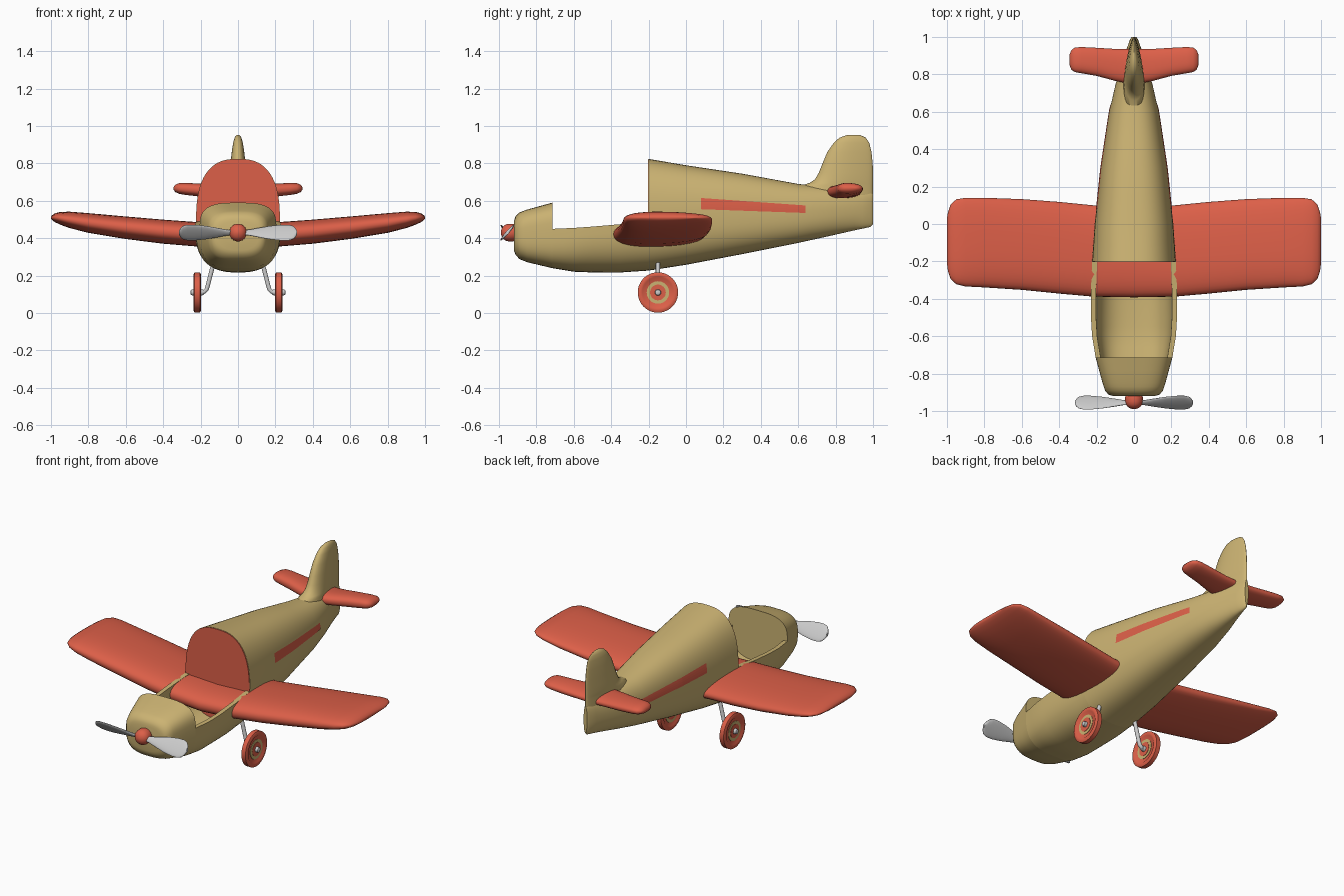
import bpy, bmesh
from math import sin, cos, pi, radians
from mathutils import Vector, Matrix

if "Cube" in bpy.data.objects:
    bpy.data.objects.remove(bpy.data.objects["Cube"])


def material(name, rgb):
    m = bpy.data.materials.new(name)
    m.diffuse_color = (*rgb, 1)
    m.use_nodes = True
    m.node_tree.nodes["Principled BSDF"].inputs["Base Color"].default_value = m.diffuse_color
    return m


TAN = material("tan_paint", (0.60, 0.45, 0.17))
RED = material("red_paint", (0.72, 0.115, 0.065))


def finish(name, bm, mat=None, angle=40):
    bmesh.ops.recalc_face_normals(bm, faces=bm.faces)
    me = bpy.data.meshes.new(name)
    bm.to_mesh(me)
    bm.free()
    ob = bpy.data.objects.new(name, me)
    bpy.context.collection.objects.link(ob)
    if mat:
        me.materials.append(mat)
    bpy.ops.object.select_all(action='DESELECT')
    ob.select_set(True)
    bpy.context.view_layer.objects.active = ob
    bpy.ops.object.shade_smooth_by_angle(angle=radians(angle))
    return ob


def loft(name, rings, mat=None, angle=40):
    """Skin closed rings of equal length and cap both ends."""
    bm = bmesh.new()
    vs = [[bm.verts.new(p) for p in r] for r in rings]
    n = len(vs[0])
    for a, b in zip(vs, vs[1:]):
        for i in range(n):
            j = (i + 1) % n
            bm.faces.new((a[i], a[j], b[j], b[i]))
    bm.faces.new(vs[0])
    bm.faces.new(vs[-1])
    return finish(name, bm, mat, angle)


def spow(v, e):
    return (1 if v >= 0 else -1) * abs(v) ** e


def interp(table, k):
    for a, b in zip(table, table[1:]):
        if k <= b[0]:
            f = max(0, (k - a[0]) / (b[0] - a[0]))
            return [p + (q - p) * f for p, q in zip(a[1:], b[1:])]
    return table[-1][1:]


# Fuselage stations: y, half width, bottom, widest height, top, roundness
BODY = [(-.92, .110, .335, .42, .49, 2.6), (-.912, .137, .312, .42, .517, 2.8),
        (-.89, .155, .288, .425, .538, 3.0), (-.85, .168, .272, .43, .553, 3.2),
        (-.715, .205, .240, .45, .59, 3.2), (-.6, .224, .221, .455, .64, 2.8),
        (-.5, .230, .217, .462, .69, 2.6), (-.35, .230, .217, .475, .76, 2.6),
        (-.2, .224, .227, .49, .824, 2.6), (0, .21, .258, .50, .79, 2.6),
        (.3, .178, .315, .51, .745, 2.5), (.6, .132, .375, .52, .69, 2.4),
        (.75, .098, .408, .53, .675, 2.3), (.9, .052, .442, .55, .66, 2.2),
        (.985, .022, .460, .56, .65, 2.2), (1.0, .012, .475, .56, .64, 2.2)]


def body_arc(y, a0, a1, steps, inset=0.0):
    w, zb, zm, zt, n = interp(BODY, y)
    pts = []
    for i in range(steps):
        t = a0 + (a1 - a0) * i / (steps - 1)
        s = sin(t)
        h = (zt - zm if s > 0 else zm - zb) - inset
        pts.append(Vector(((w - inset) * spow(cos(t), 2 / n), y, zm + h * spow(s, 2 / n))))
    return pts


def body_ring(y, inset=0.0):
    return body_arc(y, 0, 2 * pi, 65, inset)[:-1]


def span(a, b):
    ys = sorted({a, b, *[s[0] for s in BODY if a < s[0] < b]})
    return [y + (z - y) * f for y, z in zip(ys, ys[1:]) for f in (0, .5)] + [b]


# Fuselage: nose, open cockpit tub, rear body, red bulkhead
loft("nose_cowl", [body_ring(y) for y in span(-.92, -.715)], TAN)
loft("cockpit_tub", [body_arc(y, pi, 2 * pi, 33) + body_arc(y, 2 * pi, pi, 33, .027)
                     for y in span(-.715, -.2)], TAN)
loft("rear_fuselage", [body_ring(y) for y in span(-.2, 1.0)], TAN)
loft("cockpit_bulkhead", [body_ring(-.2, .002), [p + Vector((0, -.004, 0)) for p in body_ring(-.2, .002)]], RED)

# Tail fin: height, front, back, half thickness
FIN = [(.55, .60, 1.0, .06), (.68, .61, 1.0, .05), (.695, .66, 1.0, .047),
       (.715, .69, 1.0, .045), (.75, .71, 1.0, .041), (.80, .73, .998, .037),
       (.86, .755, .992, .031), (.91, .79, .98, .024), (.937, .82, .962, .017),
       (.95, .855, .935, .009), (.953, .88, .915, .004)]
fin = []
for z, y0, y1, h in FIN:
    ring = []
    for i in range(32):
        t = 2 * pi * i / 32
        c = cos(t)
        ring.append((h * sin(t) * (1 - .45 * c), (y0 + y1) / 2 + (y1 - y0) / 2 * c, z))
    fin.append(ring)
loft("tail_fin", fin, TAN, 60)


# Wings: half-span table of x, front, back, bottom, top; mirrored to both sides
def wing(name, table, round_pow):
    rings = []
    half = [(x, *interp(table, x)) for x in [r[0] for r in table]]
    for x, y0, y1, z0, z1 in [(-r[0], *r[1:]) for r in reversed(half[1:])] + half:
        ring = []
        for i in range(40):
            t = 2 * pi * i / 40
            c, s = spow(cos(t), round_pow), spow(sin(t), round_pow)
            ring.append((x, (y0 + y1) / 2 + (y1 - y0) / 2 * c,
                         (z0 + z1) / 2 + (z1 - z0) / 2 * s * (1 - .15 * c)))
        rings.append(ring)
    return loft(name, rings, RED, 60)


wing("main_wing", [(0, -.392, .10, .343, .475), (.22, -.388, .10, .357, .485),
                   (.4, -.372, .118, .372, .498), (.6, -.352, .133, .397, .515),
                   (.8, -.339, .14, .43, .533), (.9, -.334, .14, .455, .541),
                   (.95, -.322, .132, .473, .540), (.98, -.295, .105, .487, .532),
                   (.995, -.25, .06, .498, .522), (1.0, -.21, .03, .505, .513)], .85)
wing("tailplane", [(0, .745, .935, .612, .68), (.1, .765, .936, .616, .684),
                   (.2, .792, .942, .623, .691), (.28, .806, .946, .632, .695),
                   (.315, .812, .944, .638, .694), (.335, .825, .93, .647, .686),
                   (.345, .85, .905, .66, .673)], .85)

# Side stripes following the body surface
for side, sname in ((1, "right"), (-1, "left")):
    bm = bmesh.new()
    cols = []
    for i in range(17):
        f = i / 16
        y = .08 + .56 * f
        w, zb, zm, zt, n = interp(BODY, y)
        col = []
        for k in range(5):
            z = (.555 - .02 * f) + (.06 - .02 * f) * k / 4
            x = w * (1 - ((z - zm) / (zt - zm)) ** n) ** (1 / n) + .003
            col.append(bm.verts.new((side * x, y, z)))
        cols.append(col)
    for a, b in zip(cols, cols[1:]):
        for k in range(4):
            q = (a[k], b[k], b[k + 1], a[k + 1])
            bm.faces.new(q if side > 0 else q[::-1])
    me = bpy.data.meshes.new("stripe")
    bm.to_mesh(me)
    bm.free()
    me.materials.append(RED)
    bpy.context.collection.objects.link(bpy.data.objects.new(sname + "_stripe", me))


# Turned parts: profile of (distance along axis, radius)
def lathe(name, profile, origin, axis, mat=None, angle=40, seg=40):
    rot = Vector((0, 0, 1)).rotation_difference(Vector(axis)).to_matrix()
    rings = [[Vector(origin) + rot @ Vector((r * cos(2 * pi * i / seg), r * sin(2 * pi * i / seg), d))
              for i in range(seg)] for d, r in profile]
    return loft(name, rings, mat, angle)


# Propeller
HUB = Vector((0, -.955, .43))
lathe("spinner", [(-.05, .04), (-.03, .047), (-.005, .047), (.01, .043), (.022, .034),
                  (.03, .022), (.034, .01), (.035, .003)], HUB, (0, -1, 0), RED)
BLADE = [(.02, .014), (.06, .018), (.11, .030), (.17, .043), (.23, .051),
         (.27, .051), (.295, .043), (.308, .028), (.315, .01)]
for k, sname in ((0, "right"), (1, "left")):
    turn = Matrix.Rotation(pi * k, 3, 'Y')
    rings = []
    for x, h in BLADE:
        rings.append([HUB + turn @ Vector((x, .72 * h * cos(t) - .006 * sin(t),
                                           .82 * h * cos(t) + .006 * sin(t)))
                      for t in [2 * pi * i / 20 for i in range(20)]])
    loft(sname + "_propeller_blade", rings, None, 60)

# Landing gear
for side, sname in ((1, "right"), (-1, "left")):
    c, ax = (side * .218, -.15, .11), (1, 0, 0)
    lathe(sname + "_wheel", [(-.013, .02), (-.013, .078), (-.018, .084), (-.019, .098), (-.014, .108),
                             (.014, .108), (.019, .098), (.018, .084), (.013, .078), (.013, .02)],
          c, ax, RED)
    lathe(sname + "_wheel_ring", [(-.0155, .042), (-.0155, .06), (.0155, .06), (.0155, .042)], c, ax, TAN)
    lathe(sname + "_wheel_center", [(-.0175, .01), (-.0175, .042), (.0175, .042), (.0175, .01)], c, ax, RED)
    lathe(sname + "_axle_cap", [(-.036, .008), (-.033, .014), (-.018, .017), (.018, .017),
                                (.033, .014), (.036, .008)], c, ax)
    cu = bpy.data.curves.new("strut", 'CURVE')
    cu.dimensions = '3D'
    cu.bevel_depth = .012
    cu.bevel_resolution = 3
    cu.use_fill_caps = True
    sp = cu.splines.new('POLY')
    path = [(.125, .29), (.162, .145), (.168, .126), (.18, .114), (.195, .11), (.218, .11)]
    sp.points.add(len(path) - 1)
    for p, (x, z) in zip(sp.points, path):
        p.co = (side * x, -.15, z, 1)
    bpy.context.collection.objects.link(bpy.data.objects.new(sname + "_wheel_strut", cu))
